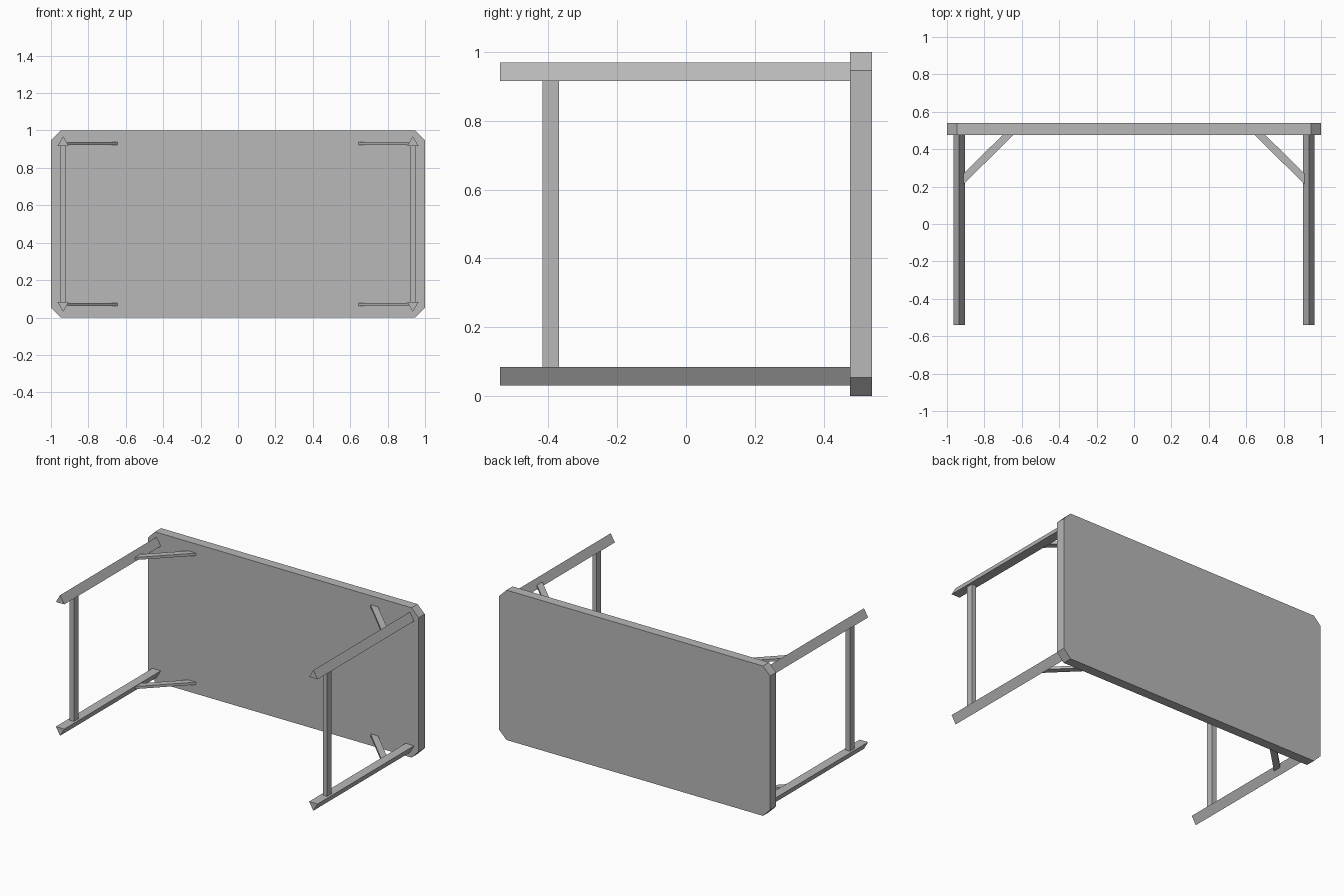
import bpy
import bmesh
from mathutils import Vector

cube = bpy.data.objects.get("Cube")
if cube:
    bpy.data.objects.remove(cube, do_unlink=True)

grey = bpy.data.materials.new("plain grey")
grey.use_nodes = True
colour = (0.48, 0.48, 0.48, 1)
grey.diffuse_color = colour
grey.node_tree.nodes["Principled BSDF"].inputs["Base Color"].default_value = colour


def prism(name, outline, offset):
    """Extrude a planar outline along an offset vector."""
    bm = bmesh.new()
    face = bm.faces.new([bm.verts.new(p) for p in outline])
    ext = bmesh.ops.extrude_face_region(bm, geom=[face], use_keep_orig=True)
    moved = [g for g in ext["geom"] if isinstance(g, bmesh.types.BMVert)]
    bmesh.ops.translate(bm, verts=moved, vec=Vector(offset))
    bmesh.ops.recalc_face_normals(bm, faces=bm.faces)
    mesh = bpy.data.meshes.new(name)
    bm.to_mesh(mesh)
    bm.free()
    mesh.materials.append(grey)
    obj = bpy.data.objects.new(name, mesh)
    bpy.context.collection.objects.link(obj)
    return obj


FRONT, INNER, BACK = -0.541, 0.477, 0.541   # leg feet, inner and outer top faces
MID = 0.5                                   # height of the symmetry plane
LEG_X = 0.935
CUT = 0.053

# Table top standing on its long edge, with clipped corners
a, b = 1.0, 1.0 - CUT
h, k = MID, MID - CUT
corners = [(a, k), (b, h), (-b, h), (-a, k), (-a, -k), (-b, -h), (b, -h), (a, -k)]
prism("table_top", [(x, INNER, MID + z) for x, z in corners], (0, BACK - INNER, 0))

for sx, side in ((1, "left"), (-1, "right")):
    for sz, level in ((1, "upper"), (-1, "lower")):
        # Triangular leg, ridge pointing away from the middle
        section = [(LEG_X - 0.031, 0.416), (LEG_X + 0.031, 0.416), (LEG_X, 0.469)]
        prism(f"{side}_{level}_leg",
              [(sx * x, FRONT, MID + sz * z) for x, z in section],
              (0, INNER - FRONT, 0))

        # Diagonal brace between leg and table top
        brace = [(0.911, 0.27), (0.701, INNER), (0.644, INNER), (0.911, 0.213)]
        prism(f"{side}_{level}_brace",
              [(sx * x, y, MID + sz * 0.422) for x, y in brace],
              (0, 0, sz * 0.017))

    # Stretcher joining the two legs of one end
    bar = [(-0.016, -0.418), (0.016, -0.418), (0.016, -0.37), (-0.016, -0.37)]
    prism(f"{side}_stretcher",
          [(sx * LEG_X + x, y, MID - 0.416) for x, y in bar],
          (0, 0, 0.832))
